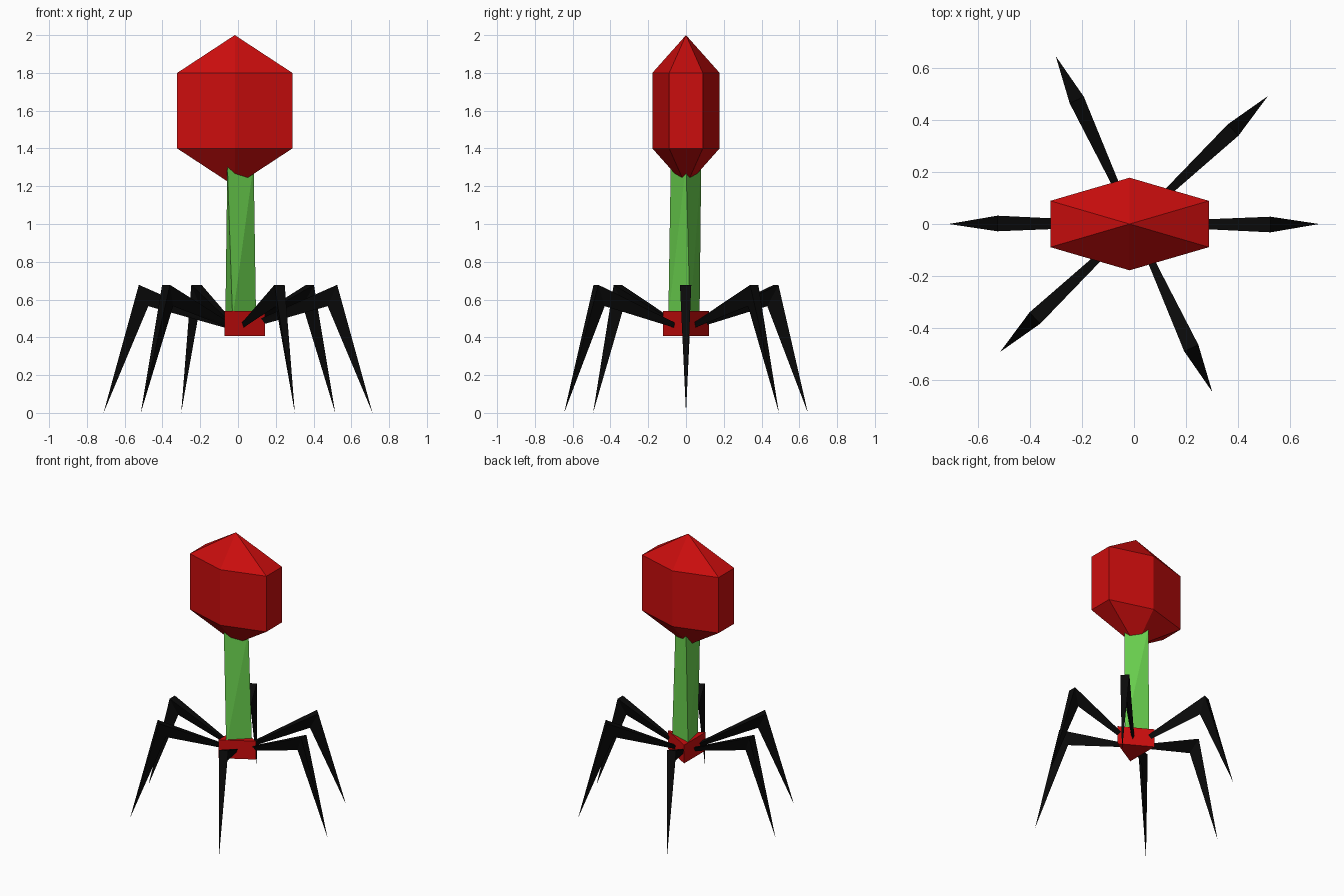
import bpy, bmesh
from math import cos, sin, radians
from mathutils import Matrix, Vector

cube = bpy.data.objects.get("Cube")
if cube:
    bpy.data.objects.remove(cube)


def make_material(name, color):
    m = bpy.data.materials.new(name)
    m.use_nodes = True
    m.diffuse_color = (*color, 1)
    m.node_tree.nodes["Principled BSDF"].inputs["Base Color"].default_value = (*color, 1)
    return m


red = make_material("red", (0.6, 0.004, 0.004))
green = make_material("green", (0.15, 0.66, 0.08))
black = make_material("black", (0.003, 0.003, 0.003))


def ring(sides, rx, ry, z, phase=0, cx=0):
    """Horizontal polygon, counter-clockwise."""
    angles = [radians(phase + 360 * i / sides) for i in range(sides)]
    return [(cx + rx * cos(a), ry * sin(a), z) for a in angles]


def loft(name, rings, material, matrix=Matrix()):
    """Skin rings together; a ring of one point is a tip, open ends are capped."""
    bm = bmesh.new()
    loops = [[bm.verts.new(matrix @ Vector(p)) for p in r] for r in rings]
    for low, high in zip(loops, loops[1:]):
        n = max(len(low), len(high))
        for i in range(n):
            j = (i + 1) % n
            if len(low) == 1:
                bm.faces.new((low[0], high[j], high[i]))
            elif len(high) == 1:
                bm.faces.new((low[i], low[j], high[0]))
            else:
                bm.faces.new((low[i], low[j], high[j]))
                bm.faces.new((low[i], high[j], high[i]))
    for end in (loops[0], loops[-1]):
        if len(end) > 2:
            bm.faces.new(end)
    bmesh.ops.recalc_face_normals(bm, faces=bm.faces)
    mesh = bpy.data.meshes.new(name)
    bm.to_mesh(mesh)
    bm.free()
    mesh.materials.append(material)
    obj = bpy.data.objects.new(name, mesh)
    bpy.context.collection.objects.link(obj)
    return obj


# Faceted six-sided head with pointed ends
cx = -0.017
loft("head", [[(cx, 0, 1.2)],
              ring(6, 0.352, 0.178, 1.4, 30, cx),
              ring(6, 0.352, 0.178, 1.8, 30, cx),
              [(cx, 0, 2.0)]], red)

# Slightly twisted three-sided stem
loft("stem", [ring(3, 0.098, 0.098, 0.5, 13),
              ring(3, 0.093, 0.093, 1.32, 0, -0.01)], green)

# Three-sided base block
loft("base_block", [ring(3, 0.142, 0.142, 0.408), ring(3, 0.142, 0.142, 0.54)], red)

# Jointed legs: thin root, triangular knee, pointed foot
knee = [(0.525, -0.032, 0.678), (0.525, 0.028, 0.678), (0.475, 0, 0.565)]
root = [(0.03, -0.008, 0.46), (0.03, 0.008, 0.46), (0.03, 0, 0.44)]
foot = [(0.712, 0, 0)]
leg_angles = [0, 43.7, 115]
for number, angle in enumerate(leg_angles + [a + 180 for a in leg_angles], 1):
    loft(f"leg_{number}", [root, knee, foot], black,
         Matrix.Rotation(radians(angle), 4, "Z"))
